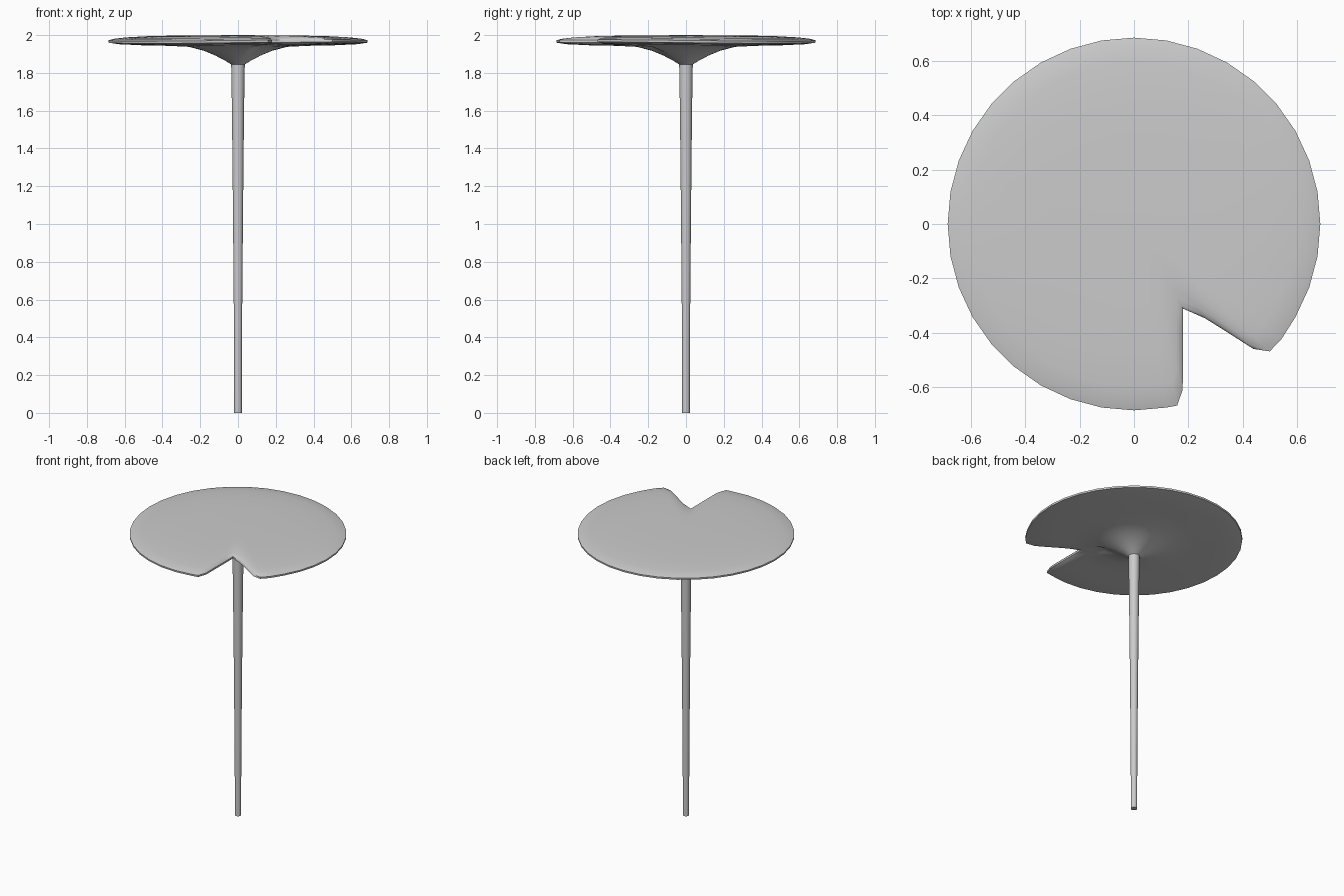
import bpy, bmesh, math

if "Cube" in bpy.data.objects:
    bpy.data.objects.remove(bpy.data.objects["Cube"])

R = 0.687
# Rim outline: 10 degree steps, then the notch (angle, radius)
outline = [(a, R) for a in range(-30, 281, 10)]
outline += [(283.4, 0.688), (286.4, 0.636), (289.5, 0.54), (294, 0.443), (300, 0.36),
            (307, 0.435), (310.2, 0.51), (313.7, 0.637), (316.8, 0.686), (321.7, 0.69)]
# Profile from top centre, over the rim and down the stem (radius, height)
profile = [(0.12, 1.999), (0.30, 1.998), (0.48, 1.994), (0.60, 1.987), (0.66, 1.98),
           (R, 1.972), (R * 0.998, 1.96), (0.64, 1.953), (0.52, 1.947), (0.38, 1.944),
           (0.26, 1.938), (0.18, 1.917), (0.12, 1.892), (0.07, 1.866), (0.036, 1.845),
           (0.032, 1.60), (0.026, 1.0), (0.021, 0.4), (0.020, 0.0)]

bm = bmesh.new()


def ring(r, z):
    verts = []
    blend = min(1, max(0, (r - 0.1) / 0.3))      # inner rings stay round
    for ang, rim in outline:
        a = math.radians(ang)
        rr = r * (1 + blend * (rim / R - 1))
        wave = -0.004 * math.sin(2 * a) * (rr / R) ** 2 if z > 1.9 else 0
        verts.append(bm.verts.new((rr * math.cos(a), rr * math.sin(a), z + wave)))
    return verts


rings = [ring(r, z) for r, z in profile]
n = len(outline)
for up, low in zip(rings, rings[1:]):
    for i in range(n):
        j = (i + 1) % n
        bm.faces.new((up[i], low[i], low[j], up[j]))

# Close the pad centre and the stem foot
top = bm.verts.new((0, 0, 2.0))
for i in range(n):
    bm.faces.new((top, rings[0][i], rings[0][(i + 1) % n]))
bm.faces.new(rings[-1][::-1])
bmesh.ops.recalc_face_normals(bm, faces=bm.faces)

mesh = bpy.data.meshes.new("lily_pad")
bm.to_mesh(mesh)
bm.free()
pad = bpy.data.objects.new("lily_pad", mesh)
bpy.context.collection.objects.link(pad)
bpy.context.view_layer.objects.active = pad
pad.select_set(True)
bpy.ops.object.shade_smooth_by_angle(angle=math.radians(40))
